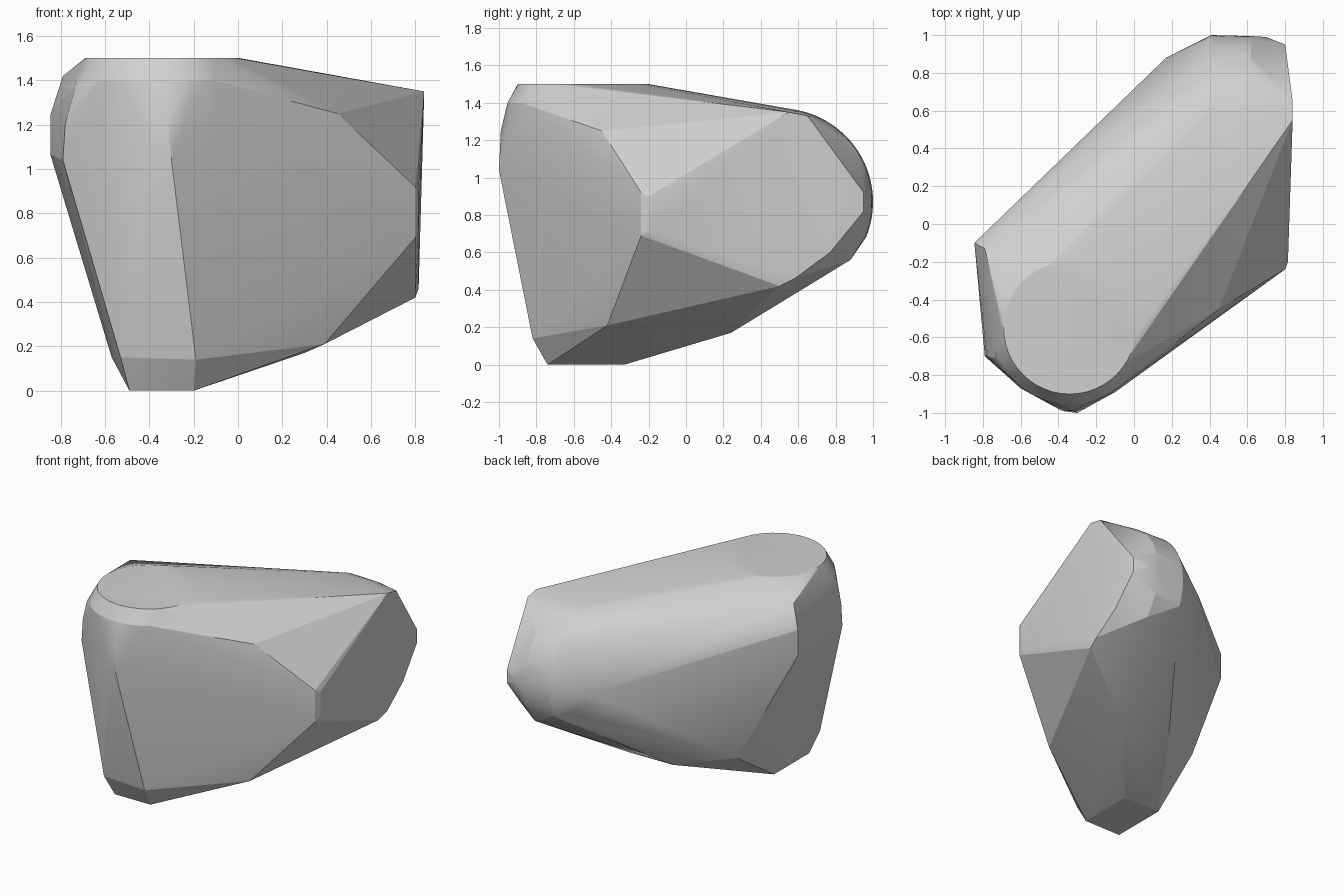
import bpy
import bmesh
import math

# Remove the default object
default_object = bpy.data.objects.get("Cube")
if default_object:
    bpy.data.objects.remove(default_object, do_unlink=True)


def make_material(name, colour):
    material = bpy.data.materials.new(name)
    material.use_nodes = True
    material.diffuse_color = colour
    for node in material.node_tree.nodes:
        if node.type == "BSDF_PRINCIPLED":
            node.inputs["Base Color"].default_value = colour
    return material


def level_arc(centre_x, centre_y, height, radius, start, end, steps):
    """Points of a level arc, with angles in degrees."""
    points = []
    for step in range(steps + 1):
        angle = math.radians(start + (end - start) * step / steps)
        points.append((centre_x + radius * math.cos(angle),
                       centre_y + radius * math.sin(angle), height))
    return points


def rear_arc(x, centre_y, centre_z, radius, start, end, steps):
    """Points of an upright arc that bulges to the rear."""
    points = []
    for step in range(steps + 1):
        angle = math.radians(start + (end - start) * step / steps)
        points.append((x, centre_y + radius * math.cos(angle),
                       centre_z + radius * math.sin(angle)))
    return points


def build_hull(name, points, material):
    """Wrap the guide points in one convex skin."""
    mesh = bpy.data.meshes.new(name)
    bm = bmesh.new()
    for point in points:
        bm.verts.new(point)
    bmesh.ops.remove_doubles(bm, verts=bm.verts[:], dist=.001)
    result = bmesh.ops.convex_hull(bm, input=bm.verts[:])
    unused = {item for item in result["geom_interior"] + result["geom_unused"]
              if isinstance(item, bmesh.types.BMVert)}
    bmesh.ops.delete(bm, geom=list(unused), context="VERTS")
    bmesh.ops.dissolve_limit(bm, angle_limit=math.radians(1),
                             verts=bm.verts[:], edges=bm.edges[:])
    bmesh.ops.recalc_face_normals(bm, faces=bm.faces[:])
    bm.to_mesh(mesh)
    bm.free()
    mesh.materials.append(material)
    hull = bpy.data.objects.new(name, mesh)
    bpy.context.collection.objects.link(hull)
    return hull


# Flat round top with a softened front rim
top_disc = level_arc(-.34, -.55, 1.5, .35, 0, 360, 48)
top_rim = level_arc(-.34, -.55, 1.4, .405, 195, 305, 14)

# Rounded rear end
rear_round = rear_arc(.41, .5, .87, .5, -22, 80, 24)
rear_round += rear_arc(.62, .5, .87, .495, -22, 78, 24)
rear_round += [(.17, .88, .88), (.7, .99, .87), (.62, .88, .56),
               (.3, .9, .71)]

# Flat facet on the left side
side_facet = [(.8, -.24, .69), (.8, -.24, .92), (.815, -.2, .72),
              (.815, -.2, .9), (.84, .55, 1.35), (.84, .65, 1.33),
              (.8, .95, .92), (.8, .95, .82), (.81, .77, .6),
              (.815, .58, .46), (.8, .5, .42)]

# Ridge between the front and the left side
front_ridge = [(.45, -.45, 1.25), (.39, -.42, .21)]

# Rounded front nose
front_nose = [(-.38, -.99, 1.04), (-.3, -1, 1.04), (-.32, -.99, 1.25),
              (-.1, -.89, 1.2), (-.05, -.82, 1.3), (-.6, -.87, 1.1)]

# Right side edges
right_edges = [(-.79, -.7, 1.04), (-.78, -.7, 1.2), (-.74, -.71, 1.35),
               (-.79, -.13, 1.42), (-.845, -.1, 1.25), (-.845, -.1, 1.06)]

# Small foot and tapered underside
foot = [(-.49, -.74, 0), (-.2, -.74, 0), (-.2, -.33, 0), (-.49, -.33, 0),
        (-.53, -.81, .15), (-.19, -.82, .14), (-.57, -.5, .15)]
underside = [(-.46, .06, .26), (-.08, .27, .19), (.3, .24, .17),
             (.36, -.2, .2)]

stone_grey = make_material("plain grey", (.64, .64, .64, 1))
body = build_hull("stone_body",
                  top_disc + top_rim + rear_round + side_facet + front_ridge
                  + front_nose + right_edges + foot + underside, stone_grey)

# Smooth the rounded parts and keep facet edges crisp
bpy.ops.object.select_all(action="DESELECT")
body.select_set(True)
bpy.context.view_layer.objects.active = body
bpy.ops.object.shade_smooth_by_angle(angle=math.radians(14))
